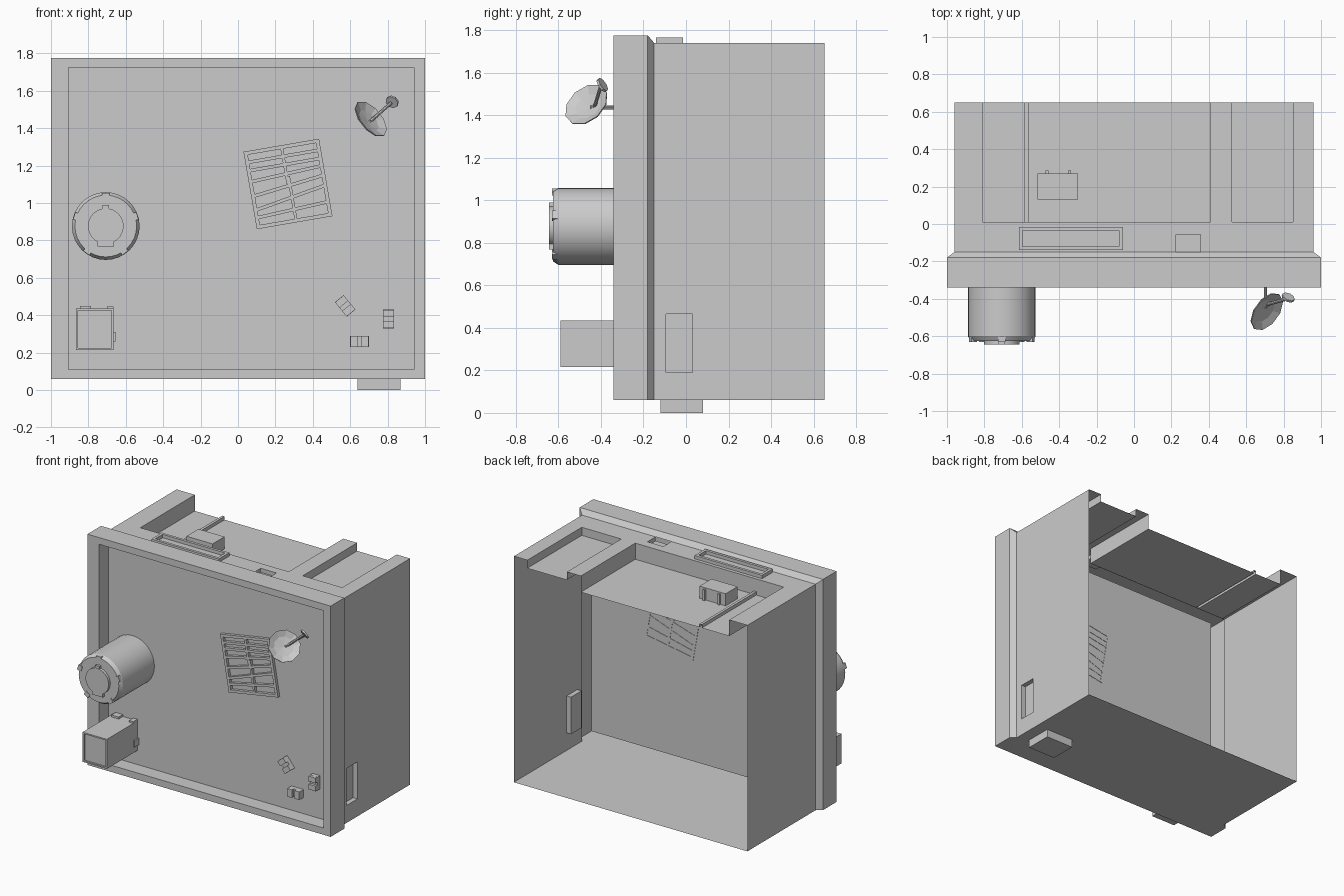
import bpy, bmesh, math
from mathutils import Vector, Matrix

cube = bpy.data.objects.get("Cube")
if cube:
    bpy.data.objects.remove(cube, do_unlink=True)

grey = bpy.data.materials.new("plain_grey")
grey.use_nodes = True
tone = (0.6, 0.6, 0.6, 1)
grey.diffuse_color = tone
grey.node_tree.nodes["Principled BSDF"].inputs["Base Color"].default_value = tone

PANEL = -0.23   # recessed front panel
FRONT = -0.34   # face of the frame
FLARE = -0.15   # where the walls meet the frame
BACK = 0.65
ROOF = 1.74
FLOOR = 0.06
SIDE = 0.96


def finish(name, bm, smooth=False):
    mesh = bpy.data.meshes.new(name)
    bmesh.ops.remove_doubles(bm, verts=bm.verts, dist=1e-5)
    bm.to_mesh(mesh)
    bm.free()
    mesh.materials.append(grey)
    obj = bpy.data.objects.new(name, mesh)
    bpy.context.collection.objects.link(obj)
    if smooth:
        bpy.ops.object.select_all(action='DESELECT')
        obj.select_set(True)
        bpy.context.view_layer.objects.active = obj
        bpy.ops.object.shade_smooth_by_angle(angle=math.radians(30))
    return obj


def boxes(name, items):
    """Boxes given as (centre, size, tilt in the front plane in degrees)."""
    bm = bmesh.new()
    for centre, size, tilt in items:
        m = (Matrix.Translation(centre) @ Matrix.Rotation(-math.radians(tilt), 4, 'Y')
             @ Matrix.Diagonal((*size, 1)))
        bmesh.ops.create_cube(bm, size=1, matrix=m)
    return finish(name, bm)


def span(x0, x1, y0, y1, z0, z1):
    return (((x0 + x1) / 2, (y0 + y1) / 2, (z0 + z1) / 2),
            (x1 - x0, y1 - y0, z1 - z0), 0)


def relief(name, bounds, pockets, place):
    """Sheet with rectangular pockets (u0, u1, v0, v1, depth); later ones win."""
    areas = [bounds] + pockets
    us = sorted({c for a in areas for c in a[:2]})
    vs = sorted({c for a in areas for c in a[2:4]})

    def depth(i, j):
        u, v = (us[i] + us[i + 1]) / 2, (vs[j] + vs[j + 1]) / 2
        return [a[4] for a in areas if a[0] < u < a[1] and a[2] < v < a[3]][-1]

    bm = bmesh.new()

    def quad(*pts):
        bm.faces.new([bm.verts.new(place(*p)) for p in pts])

    for i in range(len(us) - 1):
        for j in range(len(vs) - 1):
            u0, u1, v0, v1, d = us[i], us[i + 1], vs[j], vs[j + 1], depth(i, j)
            quad((u0, v0, d), (u1, v0, d), (u1, v1, d), (u0, v1, d))
            if i and depth(i - 1, j) != d:
                e = depth(i - 1, j)
                quad((u0, v0, e), (u0, v0, d), (u0, v1, d), (u0, v1, e))
            if j and depth(i, j - 1) != d:
                e = depth(i, j - 1)
                quad((u0, v0, e), (u1, v0, e), (u1, v0, d), (u0, v0, d))
    return finish(name, bm)


def lathe(name, profile, matrix, sides, smooth=False):
    """Turn (radius, height) points around the local z axis."""
    bm = bmesh.new()
    vs = [bm.verts.new((r, 0, h)) for r, h in profile]
    es = [bm.edges.new(p) for p in zip(vs, vs[1:])]
    bmesh.ops.spin(bm, geom=vs + es, cent=(0, 0, 0), axis=(0, 0, 1),
                   angle=math.tau, steps=sides)
    bmesh.ops.remove_doubles(bm, verts=bm.verts, dist=1e-5)
    bmesh.ops.recalc_face_normals(bm, faces=bm.faces)
    bm.transform(matrix)
    return finish(name, bm, smooth)


def aim(start, direction):
    turn = Vector(direction).to_track_quat('Z', 'Y').to_matrix().to_4x4()
    return Matrix.Translation(start) @ turn


def rod(name, start, end, radius, sides=8):
    length = (Vector(end) - Vector(start)).length
    lathe(name, [(0, 0), (radius, 0), (radius, length), (0, length)],
          aim(start, Vector(end) - Vector(start)), sides)


# Shell: back opening, walls, flared frame, recessed panel
bm = bmesh.new()
rings = []
for y, x0, x1, z0, z1 in [(BACK, -SIDE, SIDE, FLOOR, ROOF), (FLARE, -SIDE, SIDE, FLOOR, ROOF),
                          (-0.18, -1, 1, FLOOR, 1.775), (FRONT, -1, 1, FLOOR, 1.775),
                          (FRONT, -0.905, 0.94, 0.11, 1.725),
                          (PANEL, -0.905, 0.94, 0.11, 1.725)]:
    rings.append([bm.verts.new(p) for p in
                  ((x0, y, z0), (x1, y, z0), (x1, y, z1), (x0, y, z1))])
for n, (a, b) in enumerate(zip(rings, rings[1:])):
    for i in range(4):
        if n == 0 and i in (1, 2):
            continue  # side wall and roof are separate reliefs
        j = (i + 1) % 4
        bm.faces.new((a[i], a[j], b[j], b[i]))
bm.faces.new(rings[-1])
finish("shell", bm)

# Roof with two sunken bays, a thin rib and a small slot
relief("roof", (-SIDE, SIDE, FLARE, BACK, 0),
       [(-0.81, 0.41, 0.01, BACK, 0.12), (-0.585, -0.565, 0.01, BACK, 0.095),
        (0.525, 0.85, 0.01, BACK, 0.06), (0.225, 0.355, FLARE, -0.055, 0.03)],
       lambda u, v, d: (u, v, ROOF - d))

# Side wall with a sunken slot
relief("side_wall", (FLARE, BACK, FLOOR, ROOF, 0), [(-0.095, 0.03, 0.19, 0.465, 0.035)],
       lambda u, v, d: (SIDE - d, u, v))

# Roof tray rim, roof unit with pipes, and foot
boxes("roof_tray", [span(-0.615, -0.06, -0.14, -0.12, ROOF, 1.765),
                    span(-0.615, -0.06, -0.035, -0.015, ROOF, 1.765),
                    span(-0.615, -0.595, -0.12, -0.035, ROOF, 1.765),
                    span(-0.08, -0.06, -0.12, -0.035, ROOF, 1.765)])
boxes("roof_unit", [span(-0.515, -0.30, 0.13, 0.27, 1.62, 1.71)]
      + [span(x - 0.008, x + 0.008, 0.27, 0.285, 1.62, 1.70) for x in (-0.465, -0.345)])
boxes("foot", [span(0.64, 0.87, -0.12, 0.08, 0, FLOOR)])

# Round drum with collar, hub and lugs
hub_x, hub_z = -0.707, 0.877
lathe("drum", [(0.181, 0), (0.181, 0.37), (0.165, 0.395), (0.095, 0.395), (0.095, 0.415),
               (0, 0.415)], aim((hub_x, PANEL, hub_z), (0, -1, 0)), 32, True)
lugs = []
for k in range(5):
    a = math.radians(90 + k * 72)
    lugs.append(((hub_x + 0.162 * math.cos(a), -0.615, hub_z + 0.162 * math.sin(a)),
                 (0.032, 0.03, 0.04), math.degrees(a)))
boxes("drum_lugs", lugs)
boxes("hub_key", [span(hub_x - 0.018, hub_x + 0.018, -0.643, -0.62, 0.96, 0.99),
                  span(hub_x - 0.045, hub_x + 0.045, -0.643, -0.62, 0.767, 0.80)])

# Square duct with rim and brackets
boxes("duct", [span(-0.857, -0.673, -0.578, PANEL, 0.223, 0.427),
               span(-0.865, -0.665, -0.59, PANEL, 0.215, 0.225),
               span(-0.865, -0.665, -0.59, PANEL, 0.425, 0.435),
               span(-0.865, -0.855, -0.59, PANEL, 0.225, 0.425),
               span(-0.675, -0.665, -0.59, PANEL, 0.225, 0.425)])
boxes("duct_brackets", [span(-0.845, -0.785, -0.28, PANEL, 0.43, 0.45),
                        span(-0.70, -0.665, -0.28, PANEL, 0.43, 0.447),
                        span(-0.67, -0.655, -0.28, PANEL, 0.26, 0.31)])

# Tilted grille: border, slats and split divider
lean = 9.8
ca, sa = math.cos(math.radians(lean)), math.sin(math.radians(lean))
bars = [(0, 0.2, 0.41, 0.02, 0), (0, -0.2, 0.41, 0.02, 0),
        (-0.195, 0, 0.02, 0.42, 0), (0.195, 0, 0.02, 0.42, 0),
        (0, 0.15, 0.38, 0.018, 0), (0, 0.105, 0.38, 0.018, 0), (0, 0.055, 0.38, 0.018, 3),
        (0, -0.01, 0.38, 0.018, 7), (0, -0.075, 0.38, 0.018, 10), (0, -0.14, 0.38, 0.018, 3),
        (0, 0.1, 0.015, 0.2, 0), (0.01, -0.08, 0.015, 0.24, 0)]
boxes("grille", [((0.267 + u * ca - v * sa, PANEL - 0.01, 1.102 + u * sa + v * ca),
                  (w, 0.025, h), lean + t) for u, v, w, h, t in bars])

# Small sockets, each a block with a step
sockets = []
for x, z, tilt in [(0.573, 0.45, 129), (0.805, 0.38, 90), (0.65, 0.26, 0)]:
    c, s = math.cos(math.radians(tilt)), math.sin(math.radians(tilt))
    sockets.append(((x, PANEL - 0.015, z), (0.1, 0.03, 0.06), tilt))
    for side in (-1, 1):
        sockets.append(((x + side * 0.03 * c, PANEL - 0.025, z + side * 0.03 * s),
                        (0.038, 0.05, 0.06), tilt))
boxes("sockets", sockets)

# Dish on its wall arm, with a rod and small disc
facing = Vector((0.67, -0.49, 0.56))
dish = Vector((0.705, -0.465, 1.445))
lathe("dish", [(0, -0.025), (0.07, -0.016), (0.114, 0.004), (0.114, 0.01), (0.07, -0.008),
               (0, -0.016)], aim(dish, facing), 10)
rod("dish_arm", (0.703, PANEL, 1.435), (0.703, -0.45, 1.435), 0.009)
rod("dish_rod", (0.71, -0.43, 1.44), (0.82, -0.40, 1.537), 0.009)
lathe("dish_receiver", [(0, 0), (0.036, 0), (0.036, 0.012), (0, 0.012)],
      aim((0.822, -0.398, 1.538), (0.35, 0.75, 0.5)), 8)
